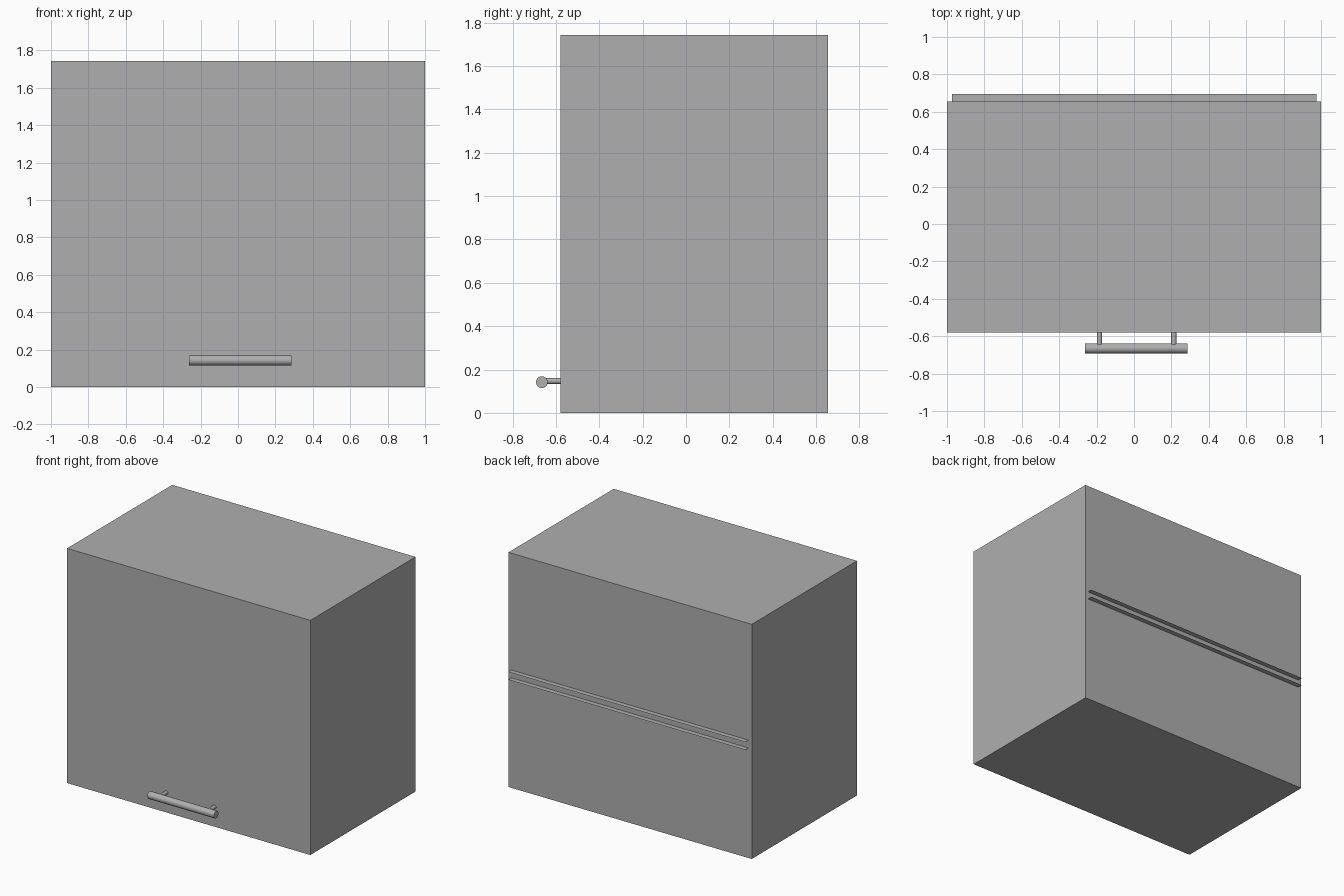
import bpy, bmesh, math
from mathutils import Vector

if "Cube" in bpy.data.objects:
    bpy.data.objects.remove(bpy.data.objects["Cube"])

W, H = 2.0, 1.744            # overall cabinet width and height
FRONT, BACK = -0.579, 0.656  # door face and cabinet back
DOOR = 0.04                  # door thickness
PANEL = 0.058                # carcass panel thickness

grey = bpy.data.materials.new("dark_grey")
grey.diffuse_color = (0.43, 0.43, 0.43, 1)
grey.use_nodes = True
grey.node_tree.nodes["Principled BSDF"].inputs["Base Color"].default_value = grey.diffuse_color


def finish(name, bm):
    mesh = bpy.data.meshes.new(name)
    bm.to_mesh(mesh)
    bm.free()
    mesh.materials.append(grey)
    ob = bpy.data.objects.new(name, mesh)
    bpy.context.collection.objects.link(ob)
    return ob


def box_bmesh(lo, hi):
    bm = bmesh.new()
    bmesh.ops.create_cube(bm, size=1)
    lo, hi = Vector(lo), Vector(hi)
    bmesh.ops.scale(bm, vec=hi - lo, verts=bm.verts)
    bmesh.ops.translate(bm, vec=(lo + hi) / 2, verts=bm.verts)
    return bm


def rod(name, radius, length, centre, rotation, sides=32):
    bpy.ops.mesh.primitive_cylinder_add(vertices=sides, radius=radius, depth=length,
                                        location=centre, rotation=rotation)
    ob = bpy.context.object
    ob.name = name
    ob.data.materials.append(grey)
    bpy.ops.object.shade_smooth_by_angle(angle=math.radians(35))
    return ob


# Carcass: a box hollowed out from the front
bm = box_bmesh((-W / 2, FRONT + DOOR, 0), (W / 2, BACK, H))
bm.normal_update()
front = min(bm.faces, key=lambda f: f.calc_center_median().y)
bmesh.ops.inset_region(bm, faces=[front], thickness=PANEL)
cavity = bmesh.ops.extrude_discrete_faces(bm, faces=[front])["faces"][0]
for v in cavity.verts:
    v.co.y = BACK - PANEL
bmesh.ops.recalc_face_normals(bm, faces=bm.faces)
finish("carcass", bm)

# Door covering the whole front
finish("door", box_bmesh((-W / 2, FRONT, 0), (W / 2, FRONT + DOOR, H)))

# Shelf: thin upper and lower sheets that poke out through the back
for name, z in (("shelf_top", 0.876), ("shelf_bottom", 0.818)):
    bm = bmesh.new()
    bm.faces.new([bm.verts.new((x, y, z)) for x, y in
                  ((-0.973, -0.5), (0.976, -0.5), (0.976, 0.694), (-0.973, 0.694))])
    finish(name, bm)

# Handle: round bar on two posts
rod("handle_bar", 0.027, 0.547, (0.0125, -0.665, 0.142), (0, math.pi / 2, 0))
for side, x in (("left", -0.184), ("right", 0.213)):
    rod(f"handle_post_{side}", 0.014, 0.09, (x, -0.61, 0.147), (math.pi / 2, 0, 0), 24)
